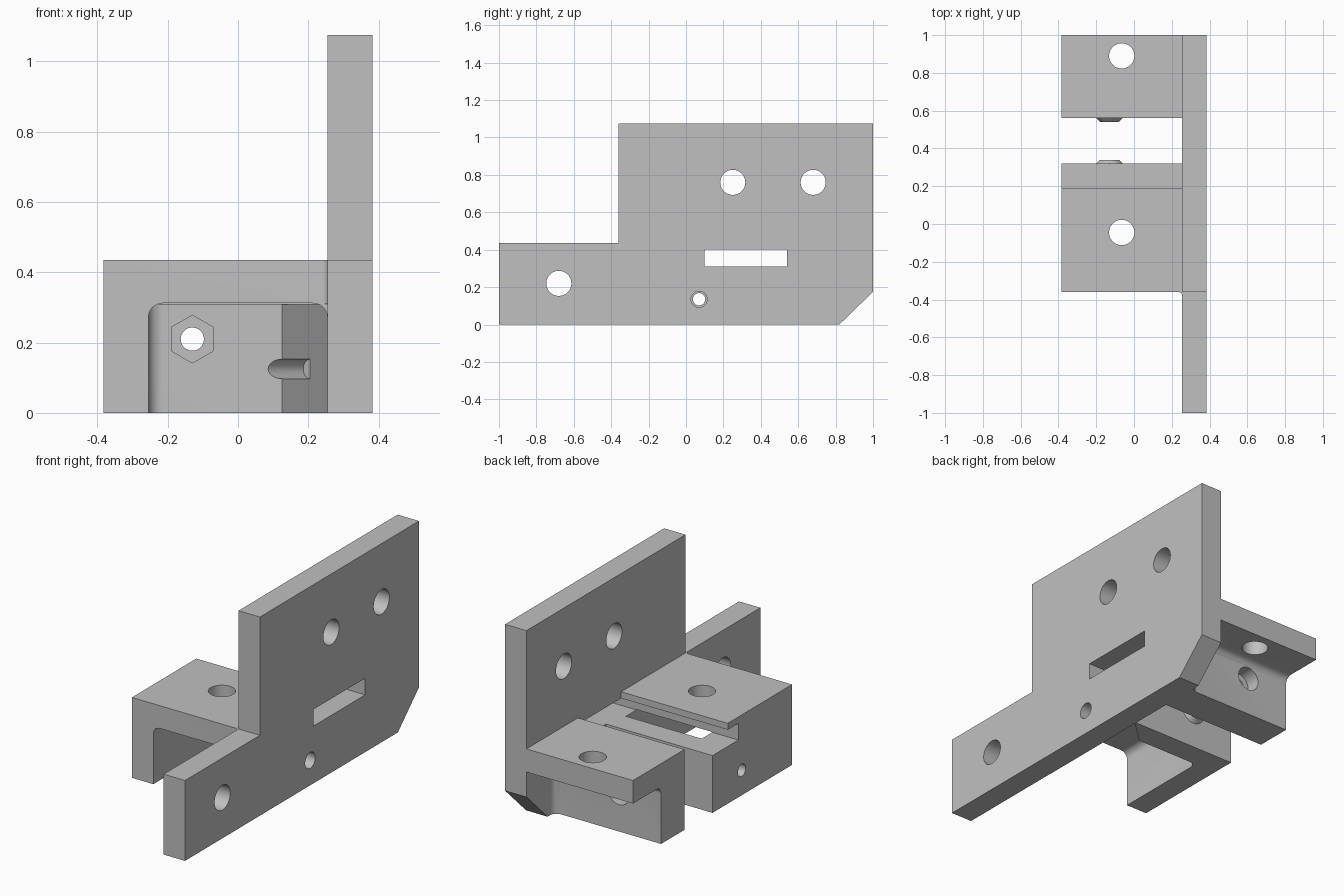
import bpy, bmesh, math
from mathutils import Vector, Matrix

cube = bpy.data.objects.get("Cube")
if cube:
    bpy.data.objects.remove(cube, do_unlink=True)

grey = bpy.data.materials.new("plain_grey")
grey.use_nodes = True
COLOUR = (0.53, 0.53, 0.53, 1)
grey.diffuse_color = COLOUR
grey.node_tree.nodes["Principled BSDF"].inputs["Base Color"].default_value = COLOUR


def finish(name, bm):
    bmesh.ops.recalc_face_normals(bm, faces=bm.faces)
    mesh = bpy.data.meshes.new(name)
    bm.to_mesh(mesh)
    bm.free()
    mesh.materials.append(grey)
    ob = bpy.data.objects.new(name, mesh)
    bpy.context.collection.objects.link(ob)
    return ob


def prism(name, points, axis, lo, hi):
    """Extrude a profile: (y, z) along x, or (x, y) along z."""
    bm = bmesh.new()
    place = (lambda p: (lo, *p)) if axis == "x" else (lambda p: (*p, lo))
    face = bm.faces.new([bm.verts.new(place(p)) for p in points])
    out = bmesh.ops.extrude_face_region(bm, geom=[face])["geom"]
    step = Vector((hi - lo, 0, 0)) if axis == "x" else Vector((0, 0, hi - lo))
    bmesh.ops.translate(bm, vec=step, verts=[v for v in out if isinstance(v, bmesh.types.BMVert)])
    return finish(name, bm)


def rod(name, start, end, r1, r2=None, sides=48):
    a, b = Vector(start), Vector(end)
    turn = (b - a).to_track_quat("Z", "Y").to_matrix().to_4x4()
    bm = bmesh.new()
    bmesh.ops.create_cone(bm, cap_ends=True, segments=sides, radius1=r1,
                          radius2=r1 if r2 is None else r2, depth=(b - a).length,
                          matrix=Matrix.Translation((a + b) / 2) @ turn)
    return finish(name, bm)


def arc(cx, cy, r, start, end, n=8):
    angles = [math.radians(start + (end - start) * i / n) for i in range(n + 1)]
    return [(cx + r * math.cos(t), cy + r * math.sin(t)) for t in angles]


def combine(body, other, operation):
    mod = body.modifiers.new("combine", "BOOLEAN")
    mod.operation, mod.solver, mod.object = operation, "EXACT", other
    graph = bpy.context.evaluated_depsgraph_get()
    mesh = bpy.data.meshes.new_from_object(body.evaluated_get(graph))
    body.modifiers.clear()
    body.data = mesh
    bpy.data.objects.remove(other, do_unlink=True)


HALF, INNER = 0.383, 0.255   # outer side and inner plate face
EMBED = 0.3                  # brackets sink into the plate

# Tall side plate with a stepped top and a clipped lower corner
body = prism("mounting_bracket",
             [(-1, 0), (0.82, 0), (1, 0.175), (1, 1.075), (-0.36, 1.075), (-0.36, 0.435), (-1, 0.435)],
             "x", INNER, HALF)

adds = [
    # Front bracket with the notch at its back edge
    prism("front_bracket", [(-0.36, 0), (0.32, 0), (0.32, 0.31), (0.1, 0.31), (0.1, 0.4),
                            (0.19, 0.4), (0.19, 0.435), (-0.36, 0.435)], "x", -HALF, EMBED),
    # Rear bracket with a filleted leg
    prism("rear_bracket", [(0.56, 0), (0.76, 0)] + arc(0.8, 0.27, 0.04, 180, 90)
          + [(1, 0.31), (1, 0.435), (0.56, 0.435)], "x", -HALF, EMBED),
    # Fillets against the plate
    prism("rear_fillet", arc(INNER - 0.04, 0.8, 0.04, -90, 0)
          + [(EMBED, 0.8), (EMBED, 0.7), (INNER - 0.04, 0.7)], "z", 0, 0.33),
    prism("front_fillet", arc(INNER - 0.02, -0.38, 0.02, 90, 0)
          + [(EMBED, -0.38), (EMBED, -0.3), (INNER - 0.02, -0.3)], "z", 0.31, 0.435),
    # Tapered bosses facing each other across the gap
    rod("front_boss", (-0.13, 0.31, 0.21), (-0.13, 0.34, 0.21), 0.08, 0.05),
    rod("rear_boss", (-0.13, 0.57, 0.21), (-0.13, 0.54, 0.21), 0.08, 0.05),
]
for part in adds:
    combine(body, part, "UNION")

# Pocket cutter: box with rounded upper edges and one rounded back corner
bm = bmesh.new()
bmesh.ops.create_cube(bm, size=1)
low, high = Vector((-INNER, -0.5, -0.1)), Vector((INNER - 0.001, 0.19, 0.312))
for v in bm.verts:
    v.co = [(low[i] if v.co[i] < 0 else high[i]) for i in range(3)]


def rounded(edge):
    mid = (edge.verts[0].co + edge.verts[1].co) / 2
    along_y = abs(edge.verts[0].co.y - edge.verts[1].co.y) > 0.1
    upright = abs(edge.verts[0].co.z - edge.verts[1].co.z) > 0.1
    return (along_y and mid.z > 0.3) or (upright and mid.x < 0 and mid.y > 0)


bmesh.ops.bevel(bm, geom=[e for e in bm.edges if rounded(e)], offset=0.04,
                segments=6, profile=0.5, affect="EDGES")
cuts = [
    finish("pocket", bm),
    prism("slanted_relief", [(0.125, 0.15), (0.254, 0.15), (0.254, 0.31), (0.125, 0.19)],
          "z", -0.1, 0.308),
    rod("relief_groove", (0.1, 0.165, 0.125), (0.205, 0.265, 0.125), 0.028, sides=24),
    # Plate slot and cross hole
    prism("plate_slot", [(0.1, 0.31), (0.54, 0.31), (0.54, 0.4), (0.1, 0.4)], "x", 0.2, 0.5),
    rod("cross_hole", (-0.5, 0.07, 0.135), (0.5, 0.07, 0.135), 0.033),
    rod("cross_hole_mouth", (0.2, 0.07, 0.135), (0.5, 0.07, 0.135), 0.043),
    # Clamp bolt hole, hexagonal nut recess and round head recess
    rod("clamp_hole", (-0.13, 0.05, 0.21), (-0.13, 0.9, 0.21), 0.033),
    rod("nut_recess", (-0.13, 0.05, 0.21), (-0.13, 0.25, 0.21), 0.068, sides=6),
    rod("head_recess", (-0.13, 0.68, 0.21), (-0.13, 0.9, 0.21), 0.065),
]
for y, z in ((-0.68, 0.22), (0.25, 0.76), (0.68, 0.76)):
    cuts.append(rod("plate_hole", (0.2, y, z), (0.5, y, z), 0.067))
for y in (-0.045, 0.89):
    cuts.append(rod("top_hole", (-0.065, y, 0.25), (-0.065, y, 0.6), 0.067))
for part in cuts:
    combine(body, part, "DIFFERENCE")

# One material and smooth rounded faces with sharp edges
body.data.materials.clear()
body.data.materials.append(grey)
for face in body.data.polygons:
    face.material_index = 0
bpy.ops.object.select_all(action="DESELECT")
body.select_set(True)
bpy.context.view_layer.objects.active = body
bpy.ops.object.shade_smooth_by_angle(angle=math.radians(30))
